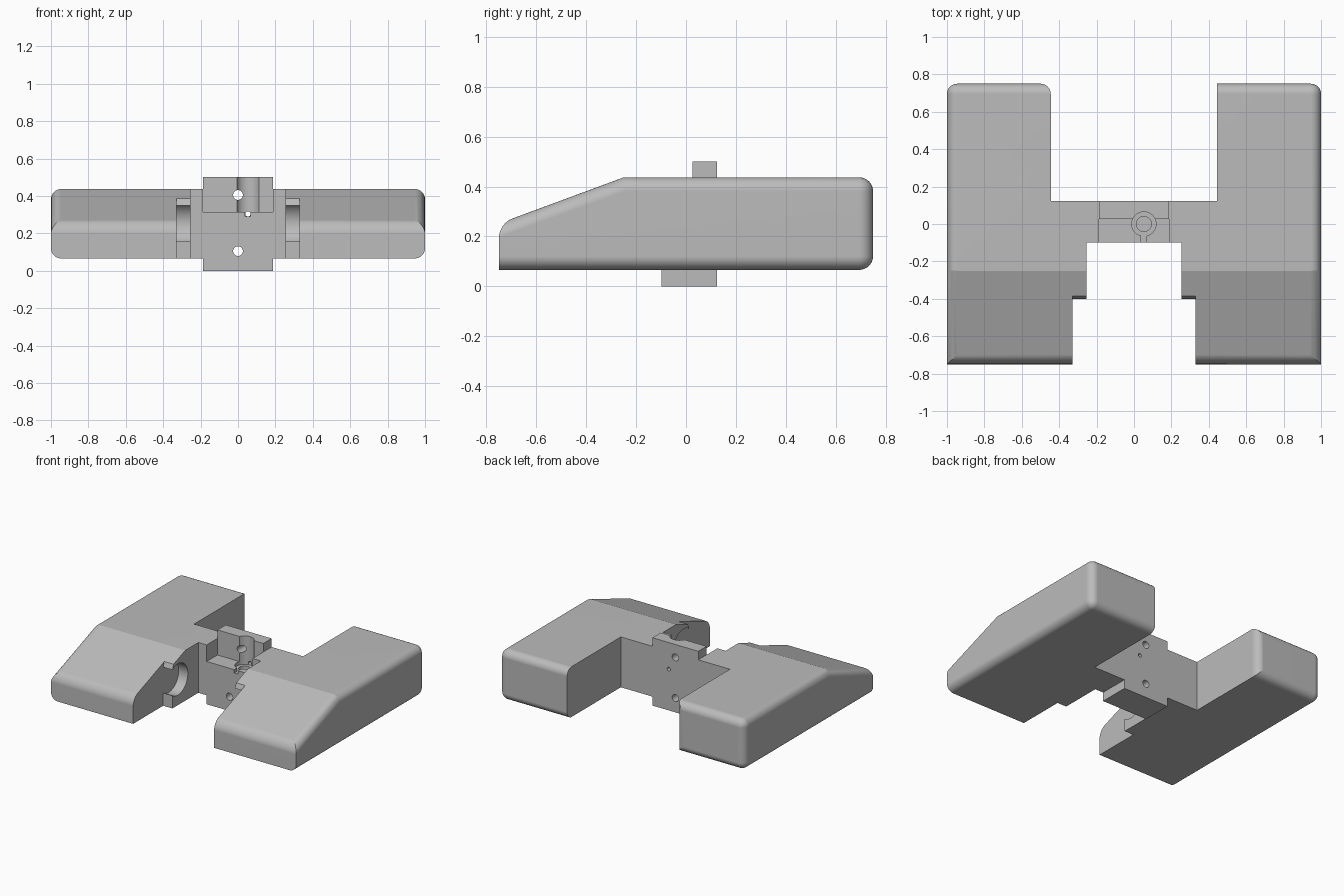
import bpy, bmesh, math
from mathutils import Vector

cube = bpy.data.objects.get("Cube")
if cube:
    bpy.data.objects.remove(cube, do_unlink=True)

grey = bpy.data.materials.new("plain_grey")
grey.use_nodes = True
grey.diffuse_color = (0.5, 0.5, 0.5, 1)
grey.node_tree.nodes["Principled BSDF"].inputs["Base Color"].default_value = (0.5, 0.5, 0.5, 1)

R = 0.055                      # edge rounding
BOTTOM, TOP = 0.066, 0.437     # body heights
REAR, FRONT = 0.124, -0.098    # bridge faces


def prism(name, profile, axis, lo, hi):
    """Extrude a 2D profile along x (profile = y, z) or z (profile = x, y)."""
    bm = bmesh.new()
    place = (lambda p: (lo, *p)) if axis == "x" else (lambda p: (*p, lo))
    face = bm.faces.new([bm.verts.new(place(p)) for p in profile])
    moved = bmesh.ops.extrude_face_region(bm, geom=[face])["geom"]
    step = Vector((hi - lo, 0, 0)) if axis == "x" else Vector((0, 0, hi - lo))
    bmesh.ops.translate(bm, vec=step, verts=[v for v in moved if isinstance(v, bmesh.types.BMVert)])
    bmesh.ops.recalc_face_normals(bm, faces=bm.faces)
    mesh = bpy.data.meshes.new(name)
    bm.to_mesh(mesh)
    bm.free()
    mesh.materials.append(grey)
    obj = bpy.data.objects.new(name, mesh)
    bpy.context.collection.objects.link(obj)
    return obj


def box(name, x, y, z):
    return prism(name, [(x[0], y[0]), (x[1], y[0]), (x[1], y[1]), (x[0], y[1])], "z", *z)


def cylinder(name, r, centre, axis, lo, hi):
    pts = [(centre[0] + r * math.cos(math.tau * i / 48),
            centre[1] + r * math.sin(math.tau * i / 48)) for i in range(48)]
    if axis != "y":
        return prism(name, pts, axis, lo, hi)
    obj = prism(name, pts, "z", lo, hi)
    for v in obj.data.vertices:      # turn the z axis onto y
        x, z, y = v.co
        v.co = (x, y, z)
    obj.data.flip_normals()
    return obj


def combine(target, other, operation="DIFFERENCE"):
    other.hide_render = True
    mod = target.modifiers.new("combine", "BOOLEAN")
    mod.operation, mod.solver, mod.object = operation, "EXACT", other
    bpy.context.view_layer.objects.active = target
    bpy.ops.object.modifier_apply(modifier=mod.name)
    bpy.data.objects.remove(other, do_unlink=True)


# Wedge-nosed body with rounded outer edges
side = [(-0.75, BOTTOM), (0.75, BOTTOM), (0.75, TOP), (-0.25, TOP), (-0.75, 0.252)]
body = prism("twin_block_body", side, "x", -1, 1)
bm = bmesh.new()
bm.from_mesh(body.data)


def rounded(edge):
    a, b = (v.co for v in edge.verts)
    at_front = a.y < -0.7 and b.y < -0.7
    if abs(a.x - b.x) < 0.1:
        return not at_front
    return a.y > 0.7 or (at_front and a.z > 0.2)


bmesh.ops.bevel(bm, geom=[e for e in bm.edges if rounded(e)], offset=R,
                segments=8, profile=0.5, affect="EDGES", clamp_overlap=True)
bm.to_mesh(body.data)
bm.free()

# Rear bay, with one rounded rear corner
arc = [(-0.445 - R + R * math.cos(a), 0.75 - R + R * math.sin(a))
       for a in (math.pi / 2 * i / 8 for i in range(9))]
bay = [(-0.445, REAR), (0.445, REAR), (0.445, 0.85), (-0.445 - R, 0.85)] + arc[::-1]
combine(body, prism("rear_bay", bay, "z", -0.1, 0.6))

# Stepped front bay
steps = [(0.33, -0.85), (0.33, -0.4), (0.255, -0.4), (0.255, FRONT)]
combine(body, prism("front_bay", steps + [(-x, y) for x, y in reversed(steps)], "z", -0.1, 0.6))

# Round cradles opening forwards, with chamfered upper lips
combine(body, cylinder("cradle", 0.115, (-0.335, 0.255), "x", -0.33, 0.33))
lip = [(-0.42, 0.34), (-0.403, 0.34), (-0.385, 0.39), (-0.385, 0.42), (-0.42, 0.42)]
combine(body, prism("lip_chamfer", lip, "x", -0.33, 0.33))

# Central mounting block with its upper front notch
combine(body, box("mount", (-0.187, 0.187), (FRONT, REAR), (0, 0.5)), "UNION")
combine(body, box("notch", (-0.187, 0.187), (-0.2, 0.027), (0.315, 0.6)))

# Stepped vertical socket, its slot and rear outlet, and the two bolt holes
SX = 0.053
combine(body, cylinder("socket", 0.065, (SX, 0), "z", 0.29, 0.6))
combine(body, cylinder("socket_bore", 0.04, (SX, 0), "z", 0.2, 0.4))
combine(body, box("slot", (SX - 0.015, SX + 0.015), (-0.2, 0), (0.29, 0.33)))
combine(body, cylinder("outlet", 0.014, (SX, 0.304), "y", 0, 0.2))
for z in (0.105, 0.405):
    combine(body, cylinder("bolt_hole", 0.026, (0, z), "y", -0.2, 0.2))

# Smooth rounding, crisp creases
bpy.ops.object.select_all(action="DESELECT")
body.select_set(True)
bpy.context.view_layer.objects.active = body
bpy.ops.object.shade_smooth_by_angle(angle=math.radians(15))
weighted = body.modifiers.new("flat_faces", "WEIGHTED_NORMAL")
weighted.keep_sharp = True
